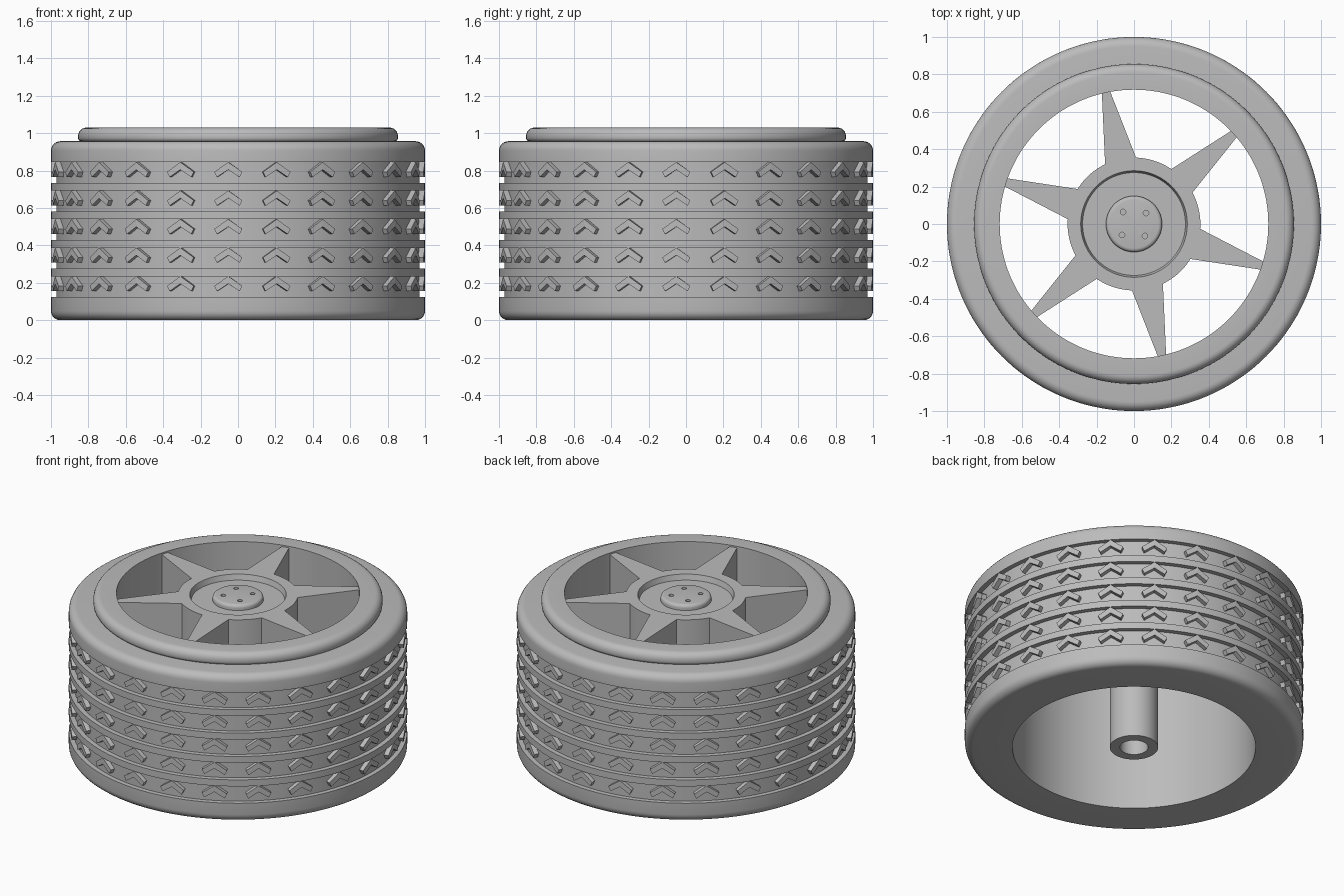
import bpy, bmesh, math
from math import cos, sin, pi, radians

cube = bpy.data.objects.get("Cube")
if cube:
    bpy.data.objects.remove(cube, do_unlink=True)

grey = bpy.data.materials.new("plain_grey")
grey.use_nodes = True
COLOUR = (0.5, 0.5, 0.5, 1)
grey.diffuse_color = COLOUR
grey.node_tree.nodes["Principled BSDF"].inputs["Base Color"].default_value = COLOUR


def finish(name, bm, smooth=True):
    bmesh.ops.recalc_face_normals(bm, faces=bm.faces)
    mesh = bpy.data.meshes.new(name)
    bm.to_mesh(mesh)
    bm.free()
    mesh.materials.append(grey)
    obj = bpy.data.objects.new(name, mesh)
    bpy.context.collection.objects.link(obj)
    if smooth:
        bpy.ops.object.select_all(action="DESELECT")
        obj.select_set(True)
        bpy.context.view_layer.objects.active = obj
        bpy.ops.object.shade_smooth_by_angle(angle=radians(30))
    return obj


def arc(r, z, rad, start, end, steps=6):
    """Rounded corner of a profile, angles in degrees."""
    angles = [radians(start + (end - start) * i / steps) for i in range(steps + 1)]
    return [(r + rad * cos(a), z + rad * sin(a)) for a in angles]


def lathe(name, profile, steps=144, closed=True):
    """Turn an (r, z) profile about z; points on the axis become poles."""
    bm = bmesh.new()
    rings = []
    for r, z in profile:
        if r == 0:
            rings.append([bm.verts.new((0, 0, z))] * steps)
        else:
            rings.append([bm.verts.new((r * cos(2 * pi * i / steps), r * sin(2 * pi * i / steps), z))
                          for i in range(steps)])
    pairs = list(zip(rings, rings[1:] + rings[:1]))
    for low, high in pairs if closed else pairs[:-1]:
        for i in range(steps):
            j = (i + 1) % steps
            corners = list(dict.fromkeys((low[i], low[j], high[j], high[i])))
            if len(corners) > 2:
                bm.faces.new(corners)
    return finish(name, bm)


def prism(bm, bottom, top):
    """Solid between two matching outlines."""
    a = [bm.verts.new(p) for p in bottom]
    b = [bm.verts.new(p) for p in top]
    bm.faces.new(a[::-1])
    bm.faces.new(b)
    for i in range(len(a)):
        j = (i + 1) % len(a)
        bm.faces.new((a[i], a[j], b[j], b[i]))


# Tyre with five wide channels round the tread
BORE, FLOOR = 0.718, 0.97
TOPS = [0.235 + 0.1525 * i for i in range(5)]
tread = []
for top in TOPS:
    tread += [(1, top - 0.11), (FLOOR, top - 0.11), (FLOOR, top), (1, top)]
lathe("tyre", [(BORE, 0)] + arc(0.95, 0.05, 0.05, -90, 0) + tread
      + arc(0.95, 0.907, 0.05, 0, 90) + [(BORE, 0.957)])

# Raised chevrons inside the channels
bm = bmesh.new()
for top in TOPS:
    for k in range(24):
        for side in (-1, 1):
            outline = [(0, top), (4.3 * side, top - 0.052), (3.5 * side, top - 0.08), (0, top - 0.04)]
            shells = [[(r * cos(radians(15 * k - 3 + a)), r * sin(radians(15 * k - 3 + a)), z)
                       for a, z in outline] for r in (0.96, 1.0)]
            prism(bm, *shells)
bmesh.ops.remove_doubles(bm, verts=bm.verts, dist=0.0001)
finish("tread_chevrons", bm, smooth=False)

# Rim flange standing above the tyre
lathe("rim", [(BORE, 0.95), (0.84, 0.95)] + arc(0.835, 0.975, 0.02, -60, 0, 3)
      + arc(0.81, 0.985, 0.045, 0, 90) + [(BORE, 1.03)])

# Six tapering spokes
bm = bmesh.new()
for k in range(6):
    a = radians(42 + 60 * k)
    plan = [(0.3, -0.092), (0.73, -0.021), (0.73, 0.021), (0.3, 0.092)]
    flat = [(r * cos(a) - w * sin(a), r * sin(a) + w * cos(a)) for r, w in plan]
    prism(bm, [(x, y, 0.74) for x, y in flat], [(x, y, 1.02) for x, y in flat])
finish("spokes", bm, smooth=False)

# Hub with a dished face, raised cap and hollow axle tube
hub = lathe("hub_and_axle", [(0, 0.6), (0.083, 0.6), (0.083, 0), (0.143, 0), (0.143, 0.74), (0.355, 0.74),
                             (0.355, 1.02), (0.285, 1.02), (0.275, 0.985), (0.15, 0.985)]
            + arc(0.13, 1.0, 0.02, 0, 90, 4) + [(0, 1.02)], steps=96, closed=False)

# Four bolt holes drilled in the cap
bm = bmesh.new()
for k in range(4):
    a = radians(42.5 + 90 * k)
    ring = [(0.087 * cos(a) + 0.015 * cos(t * pi / 8), 0.087 * sin(a) + 0.015 * sin(t * pi / 8))
            for t in range(16)]
    prism(bm, [(x, y, 0.97) for x, y in ring], [(x, y, 1.1) for x, y in ring])
drill = finish("bolt_hole_cutter", bm, smooth=False)
drill.hide_render = True
cut = hub.modifiers.new("bolt_holes", "BOOLEAN")
cut.operation, cut.solver, cut.object = "DIFFERENCE", "EXACT", drill
bpy.ops.object.select_all(action="DESELECT")
bpy.context.view_layer.objects.active = hub
hub.select_set(True)
bpy.ops.object.modifier_apply(modifier=cut.name)
bpy.data.objects.remove(drill, do_unlink=True)
